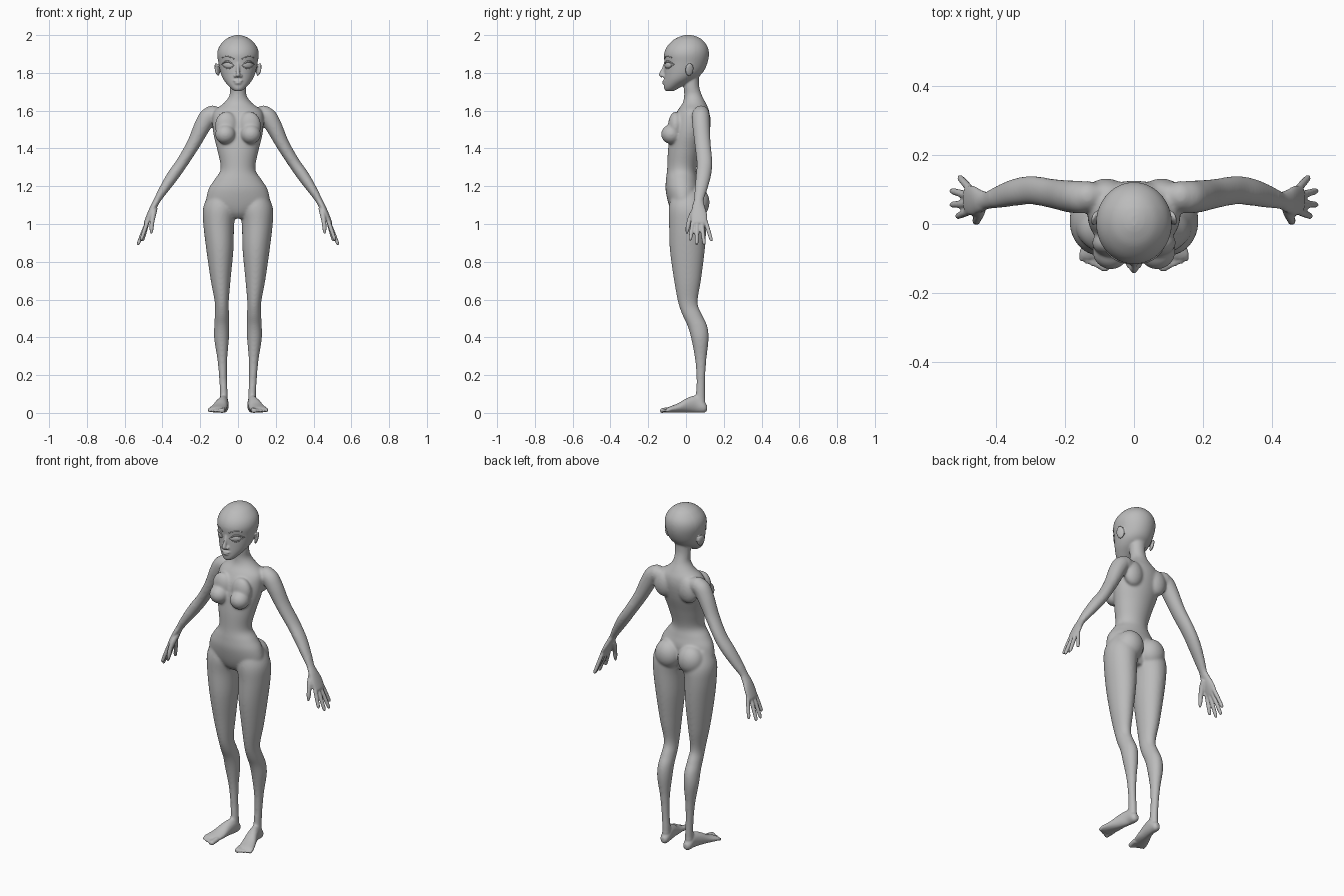
import bpy, bmesh, math
from mathutils import Vector, Matrix
from mathutils.bvhtree import BVHTree

if "Cube" in bpy.data.objects:
    bpy.data.objects.remove(bpy.data.objects["Cube"])

skin = bpy.data.materials.new("grey_clay")
skin.diffuse_color = (0.5, 0.5, 0.5, 1)
skin.use_nodes = True
skin.node_tree.nodes["Principled BSDF"].inputs["Base Color"].default_value = skin.diffuse_color
X, Y, Z = Vector((1, 0, 0)), Vector((0, 1, 0)), Vector((0, 0, 1))


def smooth_rows(rows, steps=5):
    """Catmull-Rom interpolation of the control rings."""
    out = []
    for i in range(len(rows) - 1):
        a, b, c, d = (rows[max(i - 1, 0)], rows[i], rows[i + 1], rows[min(i + 2, len(rows) - 1)])
        for s in range(steps):
            t = s / steps
            out.append([0.5 * (2 * q + (r - p) * t + (2 * p - 5 * q + 4 * r - u) * t * t
                               + (3 * q - p - 3 * r + u) * t ** 3) for p, q, r, u in zip(a, b, c, d)])
    return out + [list(rows[-1])]


def loft(bm, rows, side=X, normal=None, sides=28, mirror=False):
    """Skin elliptical rings (x, y, z, r_side, r_other) along a path."""
    rows = smooth_rows(rows)
    for sign in ((1, -1) if mirror else (1,)):
        pts = [Vector(r[:3]) for r in rows]
        rings = []
        for i, r in enumerate(rows):
            t = normal or (pts[min(i + 1, len(pts) - 1)] - pts[max(i - 1, 0)]).normalized()
            u = (side - t * side.dot(t)).normalized()
            v = t.cross(u)
            ring = []
            for k in range(sides):
                a = 2 * math.pi * k / sides
                p = pts[i] + u * (max(r[3], .002) * math.cos(a)) + v * (max(r[4], .002) * math.sin(a))
                ring.append(bm.verts.new((p.x * sign, p.y, p.z)))
            rings.append(ring)
        for a, b in zip(rings, rings[1:]):
            for k in range(sides):
                bm.faces.new((a[k], a[(k + 1) % sides], b[(k + 1) % sides], b[k]))
        bm.faces.new(rings[0])
        bm.faces.new(rings[-1])


def ball(bm, c, r, rot=None, mirror=False):
    """Ellipsoid, optionally on both sides."""
    for s in ((1, -1) if mirror else (1,)):
        m = Matrix.Diagonal((s, 1, 1, 1)) @ Matrix.Translation(c) @ (rot or Matrix()) @ Matrix.Diagonal((*r, 1))
        bmesh.ops.create_uvsphere(bm, u_segments=28, v_segments=18, radius=1, matrix=m)


def stack(rows):
    """Rows (z, centre x, half width, front y, back y) to horizontal rings."""
    return [(cx, (f + b) / 2, z, w, (b - f) / 2) for z, cx, w, f, b in rows]


def finish(name, mesh):
    ob = bpy.data.objects.new(name, mesh)
    bpy.context.collection.objects.link(ob)
    mesh.materials.clear()
    mesh.materials.append(skin)
    for p in mesh.polygons:
        p.use_smooth = True
    return ob


bm = bmesh.new()

# Torso and neck
loft(bm, stack([(1.03, 0, .05, -.05, .05), (1.06, 0, .11, -.075, .06), (1.11, 0, .165, -.094, .07),
                (1.18, 0, .158, -.108, .075), (1.235, 0, .125, -.106, .062), (1.29, 0, .092, -.1, .055),
                (1.385, 0, .108, -.096, .08), (1.475, 0, .13, -.085, .11), (1.55, 0, .135, -.07, .125),
                (1.60, 0, .125, -.045, .122), (1.64, 0, .075, -.018, .105), (1.68, 0, .046, -.01, .085),
                (1.73, 0, .043, -.012, .07), (1.79, 0, .045, -.012, .07)]), normal=Z, sides=48)
ball(bm, (.067, -.078, 1.475), (.054, .054, .052), mirror=True)
ball(bm, (.062, -.055, 1.52), (.06, .04, .075), mirror=True)
ball(bm, (.074, .057, 1.115), (.076, .068, .082), mirror=True)
ball(bm, (.08, .09, 1.54), (.06, .042, .075), mirror=True)      # shoulder blades
ball(bm, (.135, .08, 1.58), (.048, .045, .048), mirror=True)    # shoulders

# Legs
loft(bm, stack([(1.17, .088, .06, -.07, .07), (1.09, .095, .089, -.091, .105), (1.0, .102, .082, -.09, .108),
                (.865, .096, .072, -.086, .1), (.705, .092, .053, -.064, .08), (.585, .086, .037, -.042, .062),
                (.52, .085, .038, -.02, .085), (.46, .086, .040, .008, .113), (.39, .087, .039, .028, .12),
                (.28, .083, .026, .048, .108), (.18, .079, .021, .055, .102), (.1, .075, .021, .052, .102),
                (.04, .075, .022, .05, .102)]), normal=Z, mirror=True)

# Feet and toes
loft(bm, [(.074, .112, .026, .012, .014), (.075, .095, .03, .024, .029), (.077, .055, .046, .027, .045),
          (.087, .01, .042, .033, .04), (.1, -.04, .027, .042, .025), (.114, -.085, .018, .046, .016),
          (.118, -.1, .014, .04, .012)], normal=-Y, mirror=True)
for i in range(5):
    bx, tip = .083 + i * .0165, -.137 + i * .007
    r = .0145 if i == 0 else .0105 - i * .0004
    loft(bm, [(bx - .003, -.08, .018, r, r), (bx, tip + .02, .014, r, r * .9),
              (bx + .002, tip + .006, .011, r, r * .85), (bx + .002, tip, .01, r * .5, r * .4)],
         sides=14, mirror=True)

# Arms
loft(bm, [(.10, .08, 1.58, .035, .04), (.15, .078, 1.575, .046, .047), (.185, .08, 1.525, .045, .047),
          (.235, .088, 1.425, .036, .043), (.296, .098, 1.325, .032, .042), (.345, .092, 1.255, .032, .04),
          (.395, .078, 1.18, .025, .033), (.428, .068, 1.125, .018, .025), (.45, .066, 1.085, .017, .032)],
     side=X, mirror=True)

# Hands: palm, four fingers, thumb
loft(bm, [(.425, .068, 1.13, .016, .024), (.447, .066, 1.09, .017, .034), (.466, .068, 1.05, .016, .043),
          (.484, .07, 1.01, .013, .042), (.488, .07, 1.0, .009, .036)], mirror=True)
tips = [(.514, .022, .912), (.531, .056, .888), (.531, .097, .888), (.507, .136, .908)]
for i, tip in enumerate(tips):
    a, b = Vector((.475, .038 + i * .021, 1.025)), Vector(tip)
    rows = [(*a.lerp(b, f), r, r) for f, r in ((0, .0105), (.35, .0112), (.7, .0105), (.93, .009), (1, .004))]
    loft(bm, rows, sides=14, mirror=True)
loft(bm, [(.44, .06, 1.085, .015, .017), (.448, .034, 1.05, .015, .017), (.455, .016, 1.01, .0125, .013),
          (.458, .008, .975, .0115, .011), (.459, .004, .947, .005, .005)], sides=14, mirror=True)

# Head, nose, lips, ears
loft(bm, stack([(1.704, 0, .018, -.108, -.065), (1.715, 0, .034, -.115, -.045), (1.735, 0, .054, -.117, -.01),
                (1.765, 0, .077, -.116, .045), (1.80, 0, .092, -.115, .088), (1.85, 0, .103, -.114, .113),
                (1.90, 0, .110, -.116, .122), (1.94, 0, .099, -.1, .114), (1.975, 0, .069, -.066, .087),
                (1.993, 0, .037, -.03, .055), (2.0, 0, .01, -.005, .025)]), normal=Z, sides=48)
loft(bm, [(0, -.108, 1.855, .008, .008), (0, -.119, 1.82, .008, .01), (0, -.129, 1.795, .012, .012),
          (0, -.122, 1.78, .012, .01)], sides=16)
ball(bm, (0, -.132, 1.789), (.011, .013, .010))
ball(bm, (.014, -.119, 1.784), (.009, .011, .008), mirror=True)
ball(bm, (.009, -.114, 1.7575), (.018, .011, .0055), mirror=True)
ball(bm, (0, -.115, 1.746), (.019, .011, .0065))
ear_tilt = Matrix.Rotation(math.radians(22), 4, 'Z') @ Matrix.Rotation(math.radians(12), 4, 'Y')
ball(bm, (.111, .018, 1.818), (.009, .024, .036), ear_tilt, mirror=True)

# Fuse everything into one continuous skin
raw_mesh = bpy.data.meshes.new("raw")
bmesh.ops.recalc_face_normals(bm, faces=bm.faces)
bm.to_mesh(raw_mesh)
bm.free()
raw = finish("raw", raw_mesh)
rm = raw.modifiers.new("fuse", 'REMESH')
rm.mode, rm.voxel_size = 'VOXEL', .005
dg = bpy.context.evaluated_depsgraph_get()
body = finish("body", bpy.data.meshes.new_from_object(raw.evaluated_get(dg)))
bpy.data.objects.remove(raw)

# Smooth the large forms strongly, hands, feet and face lightly
big, fine = body.vertex_groups.new(name="large_forms"), body.vertex_groups.new(name="all")
large = [v.index for v in body.data.vertices
         if abs(v.co.x) < .42 and v.co.z > .07 and not (v.co.z > 1.7 and v.co.y < .05)]
big.add(large, 1, 'REPLACE')
for name, group, count in (("soften", "large_forms", 22), ("polish", "", 3)):
    m = body.modifiers.new(name, 'SMOOTH')
    m.factor, m.iterations, m.vertex_group = .5, count, group
dg.update()
tree = BVHTree.FromObject(body, bpy.context.evaluated_depsgraph_get())


def on_face(x, z, lift=0.0):
    hit, n, _, _ = tree.ray_cast(Vector((x, -1, z)), Y)
    return hit + n * lift, n


# Eyes
bm = bmesh.new()
for s in (1, -1):
    p, n = on_face(.052 * s, 1.84, -.004)
    m = Matrix.Translation(p) @ n.to_track_quat('Z', 'Y').to_matrix().to_4x4()
    bmesh.ops.create_uvsphere(bm, u_segments=28, v_segments=16, radius=1,
                              matrix=m @ Matrix.Diagonal((.03, .017, .009, 1)))
me = bpy.data.meshes.new("eyes")
bm.to_mesh(me)
bm.free()
finish("eyes", me)


def face_strand(name, fn, radius):
    """Thin tube following the face on both sides."""
    bm = bmesh.new()
    for s in (1, -1):
        rows = []
        for i in range(13):
            t = i / 12
            x, z = fn(t)
            p, _ = on_face(x * s, z, .001)
            r = radius * (.35 + .65 * math.sin(math.pi * t))
            rows.append((*p, r, r))
        loft(bm, rows, side=Z, sides=8)
    bmesh.ops.recalc_face_normals(bm, faces=bm.faces)
    me = bpy.data.meshes.new(name)
    bm.to_mesh(me)
    bm.free()
    finish(name, me)


face_strand("upper_eyelids", lambda t: (.022 + .064 * t, 1.838 + .019 * math.sin(math.pi * t) + .008 * t), .005)
face_strand("lower_eyelids", lambda t: (.022 + .062 * t, 1.838 - .018 * math.sin(math.pi * t) + .006 * t), .003)
face_strand("eyebrows", lambda t: (.02 + .062 * t, 1.873 + .014 * math.sin(math.pi * t * .8)), .0028)
